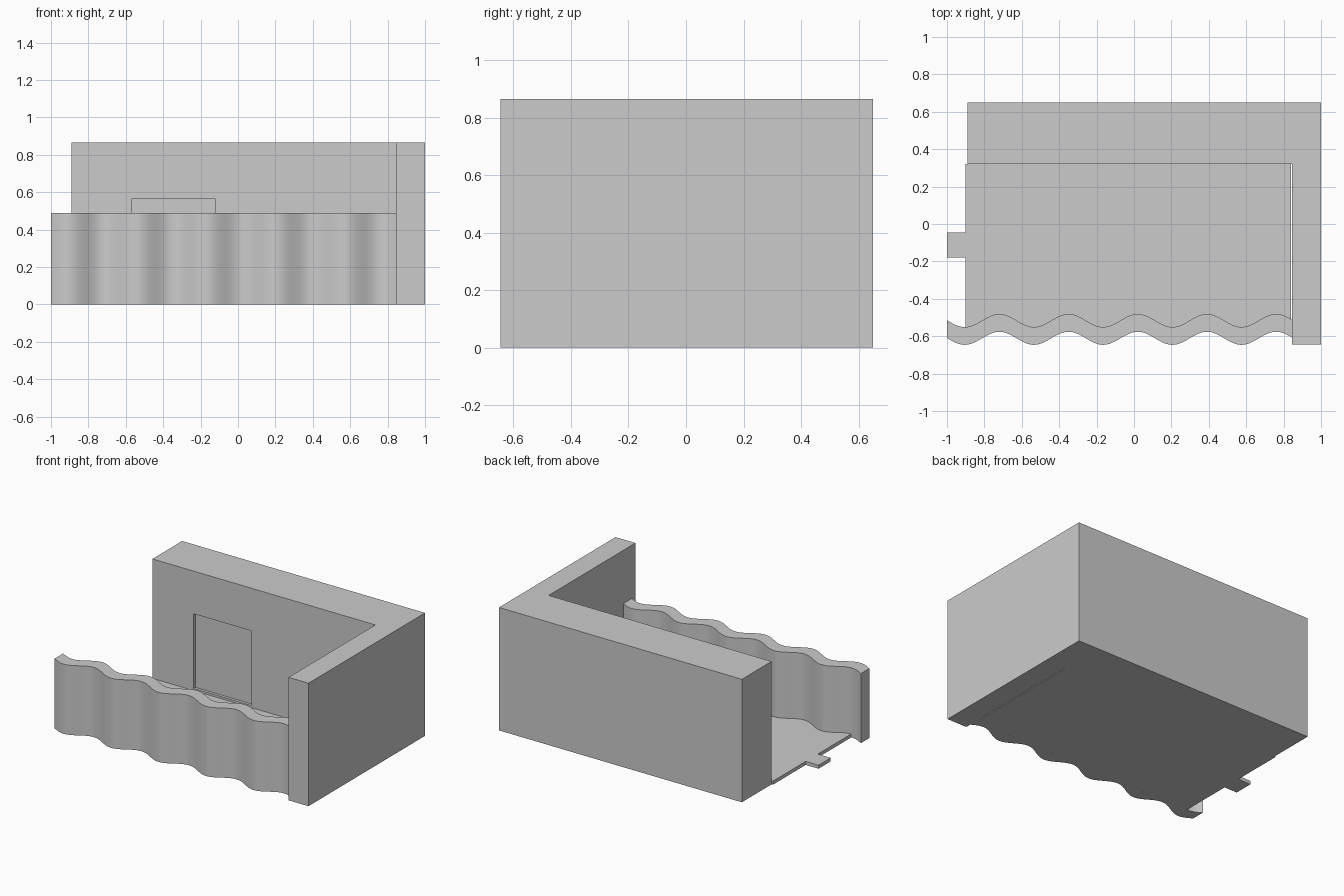
import bpy, bmesh, math

cube = bpy.data.objects.get("Cube")
if cube:
    bpy.data.objects.remove(cube)

grey = bpy.data.materials.new("plain grey")
grey.diffuse_color = (0.6, 0.6, 0.6, 1)
grey.use_nodes = True
grey.node_tree.nodes["Principled BSDF"].inputs["Base Color"].default_value = (0.6, 0.6, 0.6, 1)


def finish(name, bm):
    bmesh.ops.recalc_face_normals(bm, faces=bm.faces)
    mesh = bpy.data.meshes.new(name)
    bm.to_mesh(mesh)
    bm.free()
    mesh.materials.append(grey)
    obj = bpy.data.objects.new(name, mesh)
    bpy.context.collection.objects.link(obj)
    return obj


def prism(name, outline, bottom, top):
    """Extrude a plan outline upward."""
    bm = bmesh.new()
    base = bm.faces.new([bm.verts.new((x, y, bottom)) for x, y in outline])
    up = bmesh.ops.extrude_face_region(bm, geom=[base], use_keep_orig=True)
    for item in up["geom"]:
        if isinstance(item, bmesh.types.BMVert):
            item.co.z = top
    return finish(name, bm)


def slotted_slab(name, x0, x1, y0, y1, slots, top=0.025, half=0.004, dash=0.05, gap=0.012):
    """Slab whose top carries rows of short sunken slots running along y."""
    xs = [x0] + [s + d for s in slots for d in (-half, half)] + [x1]
    ys = [y1]
    y = y1 - gap
    while y - dash > y0:
        ys += [y, y - dash]
        y -= dash + gap
    ys.append(y0)
    bm = bmesh.new()
    grid = [[bm.verts.new((x, y, top)) for y in ys] for x in xs]
    sunk = []
    for i in range(len(xs) - 1):
        for j in range(len(ys) - 1):
            face = bm.faces.new((grid[i][j], grid[i + 1][j], grid[i + 1][j + 1], grid[i][j + 1]))
            if i % 2 and j % 2:
                sunk.append(face)
    # sides and underside
    rim = [e for e in bm.edges if e.is_boundary]
    down = bmesh.ops.extrude_edge_only(bm, edges=rim)["geom"]
    for item in down:
        if isinstance(item, bmesh.types.BMVert):
            item.co.z = 0
    bmesh.ops.holes_fill(bm, edges=[e for e in bm.edges if e.is_boundary], sides=0)
    # slots
    low = bmesh.ops.extrude_face_region(bm, geom=sunk)["geom"]
    for item in low:
        if isinstance(item, bmesh.types.BMVert):
            item.co.z -= 0.008
    return finish(name, bm)


# L-shaped back and side wall
ARM, BACK = 0.845, 0.32
wall = prism("corner_wall",
             [(-0.89, BACK), (ARM, BACK), (ARM, -0.645), (1, -0.645), (1, 0.65), (-0.89, 0.65)],
             0, 0.865)

# shallow door recess cut into the back wall
cutter = prism("door_recess_cutter",
               [(-0.57, BACK - 0.1), (-0.12, BACK - 0.1), (-0.12, BACK + 0.02), (-0.57, BACK + 0.02)],
               0.04, 0.565)
cutter.hide_render = True
cutter.hide_viewport = True
cut = wall.modifiers.new("door recess", "BOOLEAN")
cut.operation = "DIFFERENCE"
cut.solver = "EXACT"
cut.object = cutter

# low wavy front wall
def wave(x):
    return 0.035 * math.cos(math.tau * (x - 0.02) / 0.37)

STEPS = 120
xs = [-1 + (ARM + 1) * i / STEPS for i in range(STEPS + 1)]
front = [(x, -0.611 + wave(x)) for x in xs]
rear = [(x, -0.516 + wave(x)) for x in reversed(xs)]
screen = prism("wavy_front_wall", front + rear, 0, 0.49)
bpy.context.view_layer.objects.active = screen
screen.select_set(True)
bpy.ops.object.shade_smooth_by_angle(angle=math.radians(30))

# slotted floor: groups of evenly spaced rows
rows = [-0.825]
for start, count in ((-0.72, 5), (-0.325, 5), (0.07, 6), (0.465, 6)):
    rows += [start + 0.0725 * i for i in range(count)]
slotted_slab("floor", -0.9, ARM - 0.006, -0.55, BACK, rows)
slotted_slab("entrance_step", -1, -0.9, -0.18, -0.045, [-0.97, -0.91])
